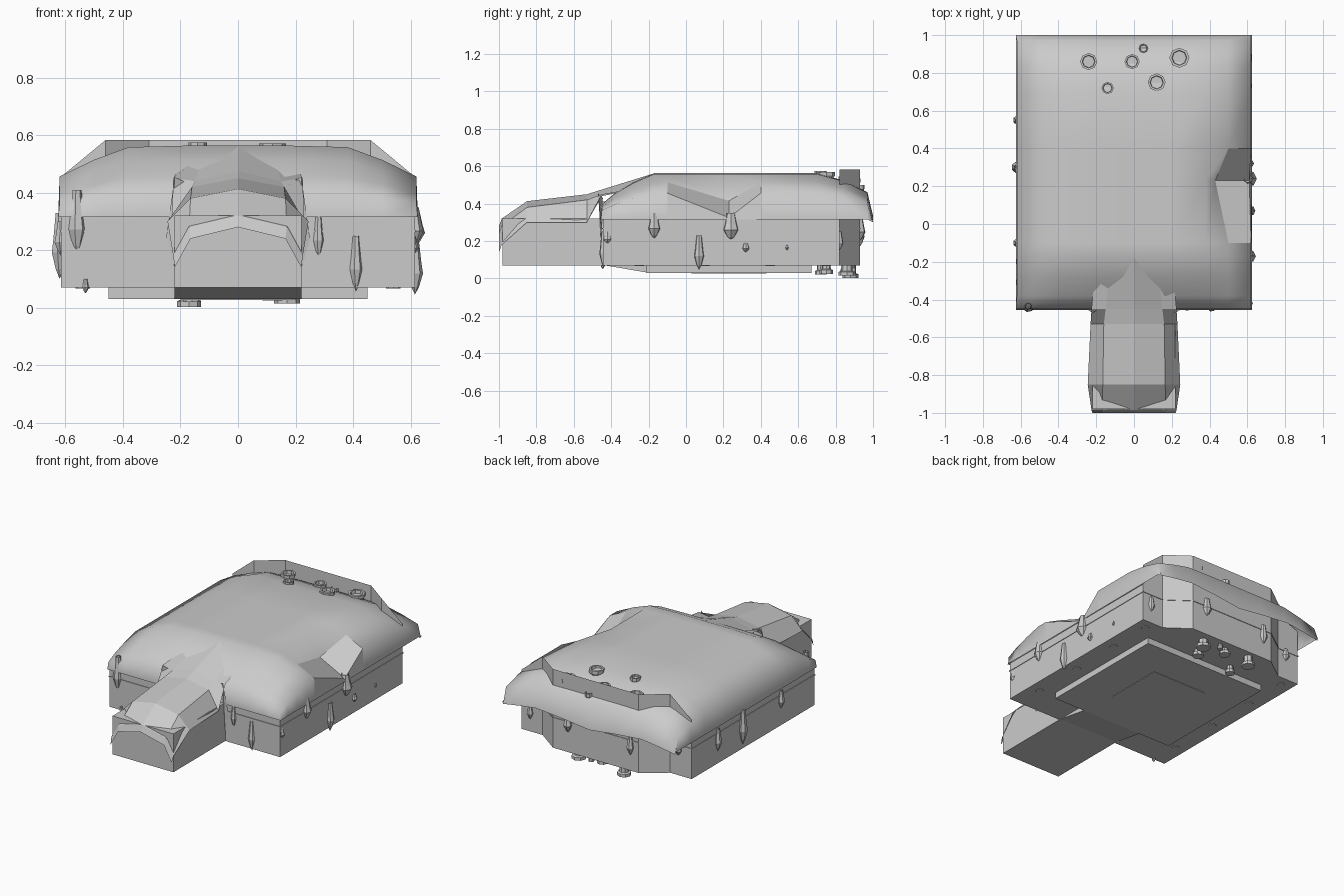
import bpy, bmesh, math


def make(name, verts, faces, smooth=False):
    me = bpy.data.meshes.new(name)
    me.from_pydata(verts, [], faces)
    bm = bmesh.new()
    bm.from_mesh(me)
    bmesh.ops.recalc_face_normals(bm, faces=bm.faces)
    bm.to_mesh(me)
    bm.free()
    ob = bpy.data.objects.new(name, me)
    bpy.context.collection.objects.link(ob)
    for p in me.polygons:
        p.use_smooth = smooth
    return ob


def prism(name, plan, z0, z1):
    n = len(plan)
    v = [(x, y, z0) for x, y in plan] + [(x, y, z1) for x, y in plan]
    f = [list(range(n))[::-1], list(range(n, 2 * n))]
    f += [[i, (i + 1) % n, n + (i + 1) % n, n + i] for i in range(n)]
    return make(name, v, f)


def rect(x, y0, y1):
    return [(-x, y0), (x, y0), (x, y1), (-x, y1)]


def loft(name, rows, smooth=False):
    n = len(rows[0])
    v = [p for r in rows for p in r]
    f = [[j * n + i, j * n + i + 1, (j + 1) * n + i + 1, (j + 1) * n + i]
         for j in range(len(rows) - 1) for i in range(n - 1)]
    return make(name, v, f, smooth)


def lathe(name, x, y, profile, sides=8):
    rows = [[(x + r * math.cos(i * math.tau / sides), y + r * math.sin(i * math.tau / sides), z)
             for i in range(sides + 1)] for r, z in profile]
    return loft(name, rows)


# house body with a bay in the back wall, trim line and entrance tunnel
def plan(e):
    return [(-.615 - e, -.445 - e), (.615 + e, -.445 - e), (.615 + e, .82 + e), (.46, .82 + e),
            (.31, .93 + e), (-.31, .93 + e), (-.46, .82 + e), (-.615 - e, .82 + e)]


prism("body", plan(0), .07, .32)
prism("body_trim", plan(.004), .264, .27)
prism("entrance_tunnel", rect(.22, -.98, -.40), .07, .32)

# underside slab, entrance ramp, inset panel and rivets
prism("base_slab", rect(.45, -.21, .67), .03, .075)
w = .22
make("base_ramp", [(s * w, y, z) for s in (-1, 1) for y, z in [(-.44, .071), (-.2, .03), (-.2, .071)]],
     [[0, 1, 2], [5, 4, 3], [0, 1, 4, 3], [1, 2, 5, 4], [2, 0, 3, 5]])
prism("base_panel", rect(.2, .03, .43), .027, .031)
for s in (-1, 1):
    for y in (-.25, .1, .45, .75):
        lathe("rivet", s * .54, y, [(0, .066), (.025, .066), (.025, .072)])

# upright back sheet following the bay
top = [(-.615, .82, .455), (-.46, .82, .583), (-.31, .93, .583),
       (.31, .93, .583), (.46, .82, .583), (.615, .82, .455)]
loft("back_wall", [[(x, y, .31) for x, y, z in top], top])

# snow blanket over the roof
xs = [-.62, -.5, -.38, -.19, 0, .19, .38, .5, .62]
fx = [.56, .80, .98, 1, 1, 1, .98, .80, .56]
ys = [-.45, -.38, -.28, -.17, -.1, .23, .4, .7, .84, .97]
gy = [.32, .56, .80, 1, 1, 1, 1, 1, .84, .58]
rows = [[(x, -.455, .315) for x in xs]]
for y, g in zip(ys, gy):
    r = []
    for x, f in zip(xs, fx):
        z = .32 + .243 * f * g
        if y == .23 and x > .45:      # caved-in notch on the right
            x, z = (.43, .415) if x < .6 else (.61, .325)
        r.append((x, y, z))
    rows.append(r)
rows.append([(x, 1.0, .315 - .02 * math.cos(9 * x)) for x in xs])
rows = [[(-.625, r[0][1], .315)] + r + [(.625, r[0][1], .315)] for r in rows]
snow = loft("roof_snow", rows, True)
for p in snow.data.polygons:          # crisp facets inside the notch
    if p.center.x > .47 and -.1 < p.center.y < .4:
        p.use_smooth = False

# faceted snow over the tunnel, with a ragged front lip
sec = [(-1.0, (.22, .14), (.165, .24), .28), (-.985, (.225, .18), (.17, .28), .32),
       (-.85, (.245, .30), (.165, .38), .413), (-.53, (.23, .30), (.16, .42), .45),
       (-.45, (.225, .45), (.15, .44), .475), (-.17, (.20, .50), (.12, .54), .562)]
loft("tunnel_snow", [[(-a[0], y, a[1]), (-b[0], y, b[1]), (0, y, c), (b[0], y, b[1]), (a[0], y, a[1])]
                     for y, a, b, c in sec])
for s in (-1, 1):
    make("tunnel_snow_wing", [(s * .22, -.47, .455), (s * .17, -.445, .43), (s * .222, -.45, .14),
                              (s * .25, -.45, .24)], [[0, 1, 2], [0, 2, 3]])

# short flues on the roof: (x, y, radius, rim height)
for x, y, r, z in [(-.24, .86, .045, .545), (-.01, .86, .04, .54), (.05, .93, .024, .5),
                   (.24, .88, .053, .535), (.12, .75, .047, .57), (-.14, .72, .032, .575)]:
    lathe("roof_flue", x, y, [(r * .8, z - .1), (r * .85, z - .03), (r, z - .02), (r, z),
                              (r * .75, z), (r * .7, z - .02), (0, z - .02)])

# pegs beneath the back: (x, y, radius, bottom)
for x, y, r, z in [(-.17, .88, .042, .003), (-.16, .72, .03, .02), (.0, .86, .035, .03),
                   (.17, .86, .045, .015), (.12, .75, .035, .025), (.06, .89, .018, .035)]:
    lathe("bottom_peg", x, y, [(r * .65, .075), (r * .7, z + .025), (r, z + .02), (r, z), (0, z)])

# icicles: (x, y, top, tip, radius)
for x, y, t, b, r in [
        (.61, -.17, .35, .21, .035), (.615, .07, .23, .045, .028), (.605, .24, .35, .2, .045),
        (.615, .32, .19, .14, .02), (.615, .54, .18, .15, .009), (.605, -.42, .25, .18, .024),
        (.55, .82, .25, .15, .022), (-.615, .55, .3, .15, .026), (-.62, .3, .33, .1, .03),
        (-.615, -.1, .3, .18, .025), (-.56, -.435, .41, .18, .032), (.41, -.44, .25, .055, .024),
        (.28, -.44, .33, .17, .02), (-.53, -.445, .1, .05, .012), (.2, .93, .32, .2, .03),
        (-.25, .93, .3, .17, .025), (-.52, .82, .28, .2, .025)]:
    h = t - b
    lathe("icicle", x, y, [(r * .5, t), (r * .8, t - h * .4), (r, t - h * .6), (r * .5, t - h * .85), (0, b)], 7)
